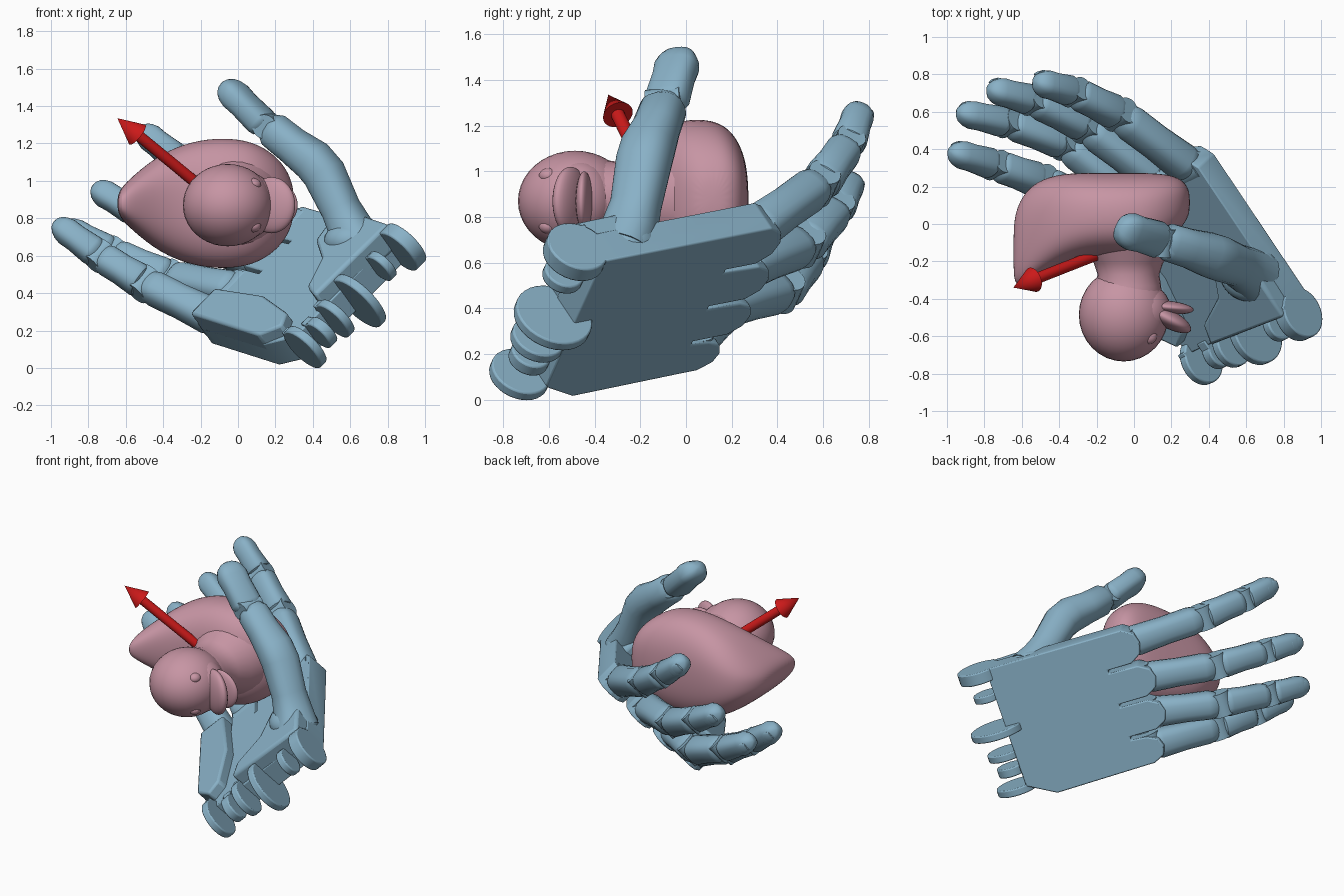
import bpy, bmesh, math
from mathutils import Vector as V, Matrix

if "Cube" in bpy.data.objects:
    bpy.data.objects.remove(bpy.data.objects["Cube"])


def material(name, col):
    m = bpy.data.materials.new(name)
    m.diffuse_color = (*col, 1)
    m.use_nodes = True
    m.node_tree.nodes["Principled BSDF"].inputs["Base Color"].default_value = m.diffuse_color
    return m


BLUE = material("blue", (0.25, 0.44, 0.57))
PINK = material("pink", (0.57, 0.30, 0.37))
RED = material("red", (0.60, 0.01, 0.01))

# Palm frame: W across the palm, F along the fingers, N out of the palm
O = V((0.395, -0.145, 0.375))
F = V((-0.55, 0.82, 0.16)).normalized()
W = V((0.694, 0.26, 0.67))
W = (W - F * W.dot(F)).normalized()
N = W.cross(F)
PALM = Matrix.Translation(O) @ Matrix((W, F, N)).transposed().to_4x4()


def finish(name, bm, mat, angle=35, bevel=0):
    bmesh.ops.recalc_face_normals(bm, faces=bm.faces)
    me = bpy.data.meshes.new(name)
    bm.to_mesh(me)
    bm.free()
    ob = bpy.data.objects.new(name, me)
    bpy.context.collection.objects.link(ob)
    me.materials.append(mat)
    if bevel:
        b = ob.modifiers.new("bevel", 'BEVEL')
        b.width, b.segments, b.limit_method = bevel, 2, 'ANGLE'
    bpy.ops.object.select_all(action='DESELECT')
    ob.select_set(True)
    bpy.context.view_layer.objects.active = ob
    bpy.ops.object.shade_smooth_by_angle(angle=math.radians(angle))
    return ob


def loft(name, rings, mat, sides=20, power=2.0, angle=35, subsurf=0):
    """rings: (centre, axis u, axis v, radius u, radius v)"""
    bm = bmesh.new()
    loops = []
    for c, u, v, ru, rv in rings:
        loop = []
        for i in range(sides):
            a = math.tau * i / sides
            s, t = math.cos(a), math.sin(a)
            s = math.copysign(abs(s) ** (2 / power), s)
            t = math.copysign(abs(t) ** (2 / power), t)
            loop.append(bm.verts.new(c + u * s * ru + v * t * rv))
        loops.append(loop)
    for a, b in zip(loops, loops[1:]):
        for i in range(sides):
            j = (i + 1) % sides
            bm.faces.new((a[i], a[j], b[j], b[i]))
    bm.faces.new(loops[0])
    bm.faces.new(loops[-1])
    ob = finish(name, bm, mat, angle)
    if subsurf:
        ob.modifiers.new("smooth", 'SUBSURF').levels = subsurf
        ob.modifiers["smooth"].render_levels = subsurf
    return ob


def tube(name, pts, radii, power=2.6, side=W, flat=1.0, angle=35):
    rings = []
    for i, p in enumerate(pts):
        d = (pts[min(i + 1, len(pts) - 1)] - pts[max(i - 1, 0)]).normalized()
        u = (side - d * side.dot(d)).normalized()
        rings.append((p, u, d.cross(u), radii[i], radii[i] * flat))
    return loft(name, rings, BLUE, power=power, angle=angle)


def segment(name, p, q, r0, r1, tip=False, side=W, flat=1.0):
    prof = [(0, .7), (.05, .92), (.12, 1), (.5, .95)]
    prof += [(.7, 1), (.82, .9), (.91, .72), (.97, .45), (1, .12)] if tip else \
            [(.85, 1), (.94, .92), (1, .7)]
    tube(name, [p.lerp(q, t) for t, _ in prof],
         [(r0 + (r1 - r0) * t) * s for t, s in prof], side=side, flat=flat)


def rod(name, p, q, r0, r1, mat, sides=24, bevel=0):
    bm = bmesh.new()
    d = q - p
    mtx = Matrix.Translation((p + q) / 2) @ d.to_track_quat('Z', 'Y').to_matrix().to_4x4()
    bmesh.ops.create_cone(bm, cap_ends=True, segments=sides, radius1=r0, radius2=r1,
                          depth=d.length, matrix=mtx)
    return finish(name, bm, mat, 35, bevel)


def plate(name, outline, n0, n1, bevel=0.015):
    bm = bmesh.new()
    f = bm.faces.new([bm.verts.new((x, y, n0)) for x, y in outline])
    ext = bmesh.ops.extrude_face_region(bm, geom=[f])
    for v in ext['geom']:
        if isinstance(v, bmesh.types.BMVert):
            v.co.z = n1
    bmesh.ops.transform(bm, matrix=PALM, verts=bm.verts)
    return finish(name, bm, BLUE, 35, bevel)


def ball(name, c, r, mat, rot=0):
    bm = bmesh.new()
    bmesh.ops.create_uvsphere(bm, u_segments=32, v_segments=20, radius=1,
                              matrix=Matrix.Translation(c) @ Matrix.Rotation(rot, 4, 'Z')
                              @ Matrix.Diagonal((*r, 1)))
    return finish(name, bm, mat, 60)


# Palm slab with narrow slots between the rounded knuckles
palm = [(-.47, -.25), (-.37, -.43), (.44, -.44)]
for w, half, end in ((.325, .115, .56), (.08, .105, .59), (-.15, .10, .58), (-.37, .09, .50)):
    palm += [(w + half, end - .09), (w + half * .6, end - .02), (w, end),
             (w - half * .6, end - .02), (w - half, end - .09)]
    if w > -.3:
        palm += [(w - half, .31), (w - half - .022, .31)]
palm += [(-.46, .36)]
plate("palm", palm, 0, .16, .008)
# Raised pads under the thumb and the little finger
plate("thumb_pad", [(-.14, -.42), (.43, -.45), (.44, -.10), (.36, .02), (.20, -.02),
                    (.10, -.20), (-.10, -.30)], .10, .25, .02)
plate("little_finger_pad", [(-.47, -.25), (-.37, -.36), (-.28, -.30), (-.22, .0), (-.26, .42),
                            (-.46, .42)], .10, .23, .015)
ball("thumb_socket", V((.62, -.265, .68)), (.16, .15, .11), BLUE)

# Wrist hinge lugs: position across, radius, thickness, height
for i, (w, r, th, n) in enumerate([(.40, .14, .08, .11), (.24, .09, .05, .12),
                                   (.02, .175, .05, .07), (-.15, .12, .05, .10),
                                   (-.26, .09, .06, .10), (-.385, .135, .05, .11)]):
    c = O + W * w - F * .50 + N * n
    rod(f"wrist_lug_{i}", c - W * th / 2, c + W * th / 2, r, r, BLUE, 32, .008)
    arm = [(w - th / 2, -.50), (w + th / 2, -.50), (w + th / 2, -.40), (w - th / 2, -.40)]
    plate(f"wrist_arm_{i}", arm, max(n - r * .5, .005), n + r * .8, .005)

# Fingers: knuckle position in the palm, then joints and tip
FINGERS = {
    "index": (.325, .46, (-.08, .585, .945), (-.32, .705, 1.11), (-.53, .765, 1.28)),
    "middle": (.08, .48, (-.25, .52, .68), (-.54, .66, .83), (-.78, .725, .97)),
    "ring": (-.15, .46, (-.36, .43, .48), (-.67, .54, .615), (-.945, .60, .765)),
    "little": (-.36, .40, (-.50, .23, .45), (-.74, .315, .60), (-.985, .39, .78)),
}
for name, (w, f, *joints) in FINGERS.items():
    pts = [O + W * w + F * f + N * .09] + [V(j) for j in joints]
    radii = [.098, .09, .08, .068]
    for i in range(3):
        p, q = pts[i], pts[i + 1]
        d = (q - p).normalized()
        segment(f"{name}_segment_{i}", p + d * .012, q - d * (0 if i == 2 else .012),
                radii[i], radii[i + 1], i == 2)
        h = W * radii[i] * .85
        rod(f"{name}_pin_{i}", p - h, p + h, radii[i] * .8, radii[i] * .8, BLUE, 20)
    # Fingernail on the back of the tip
    d = (pts[3] - pts[2]).normalized()
    u = (W - d * W.dot(d)).normalized()
    back = d.cross(u)
    if back.dot(N) > 0:
        back = -back
    c = pts[2].lerp(pts[3], .74) + back * .050
    loft(f"{name}_nail", [(c - d * .06, u, back, .035, .018), (c - d * .04, u, back, .046, .021),
                          (c + d * .03, u, back, .042, .018), (c + d * .055, u, back, .025, .006)],
         BLUE, 16)

# Thumb
SIDE = V((.3, .9, .2))
tube("thumb_base", [V(p) for p in ((.65, -.28, .66), (.60, -.245, .75), (.55, -.22, .85),
                                   (.46, -.185, 1.04), (.40, -.165, 1.11), (.29, -.13, 1.19),
                                   (.19, -.10, 1.27), (.16, -.095, 1.29))],
     [.145, .125, .112, .122, .12, .105, .102, .08], 2.3, SIDE, .93, 60)
rod("thumb_pin", V((.14, -.17, 1.29)), V((.16, -.02, 1.31)), .065, .065, BLUE)
segment("thumb_tip", V((.15, -.09, 1.29)), V((-.085, -.02, 1.525)), .10, .10, True, SIDE, .76)

# Toy duck lying on its side: body rings as x, top y, bottom y, half width
Y, Z, X = V((0, 1, 0)), V((0, 0, 1)), V((1, 0, 0))
BODY = [(-.645, -.28, -.02, .03), (-.63, -.335, .09, .08), (-.56, -.31, .21, .15),
        (-.42, -.225, .27, .265), (-.25, -.175, .275, .335), (-.08, -.18, .275, .355),
        (.08, -.17, .275, .335), (.20, -.09, .265, .26), (.27, .0, .23, .17),
        (.30, .06, .17, .07)]
loft("duck_body", [(V((x, (a + b) / 2, .88)), Z, Y, hw, (b - a) / 2) for x, a, b, hw in BODY],
     PINK, 24, 2.5, 60, 2)
loft("duck_neck", [(V((-.03, y, .88)), X, Z, r, r * .95) for y, r in
                   ((-.05, .27), (-.14, .235), (-.21, .185), (-.27, .165), (-.33, .175), (-.40, .18))],
     PINK, 28, 2, 60)
ball("duck_head", V((-.055, -.485, .87)), (.24, .25, .22), PINK)
ball("duck_cheeks", V((.04, -.47, .87)), (.16, .16, .18), PINK)
# Open bill
ball("upper_bill", V((.18, -.505, .87)), (.14, .05, .15), PINK, math.radians(-28))
ball("lower_bill", V((.18, -.445, .87)), (.14, .035, .13), PINK, math.radians(-6))
for s in (-1, 1):
    ball(f"duck_eye_{s}", V((.08, -.60, .87 + s * .11)), (.043, .043, .035), PINK)

# Direction arrow
a, b = V((-.20, -.165, .97)), V((-.645, -.34, 1.335))
neck = a.lerp(b, .76)
rod("arrow_shaft", a, neck, .03, .03, RED)
rod("arrow_head", neck, b, .068, 0, RED)
